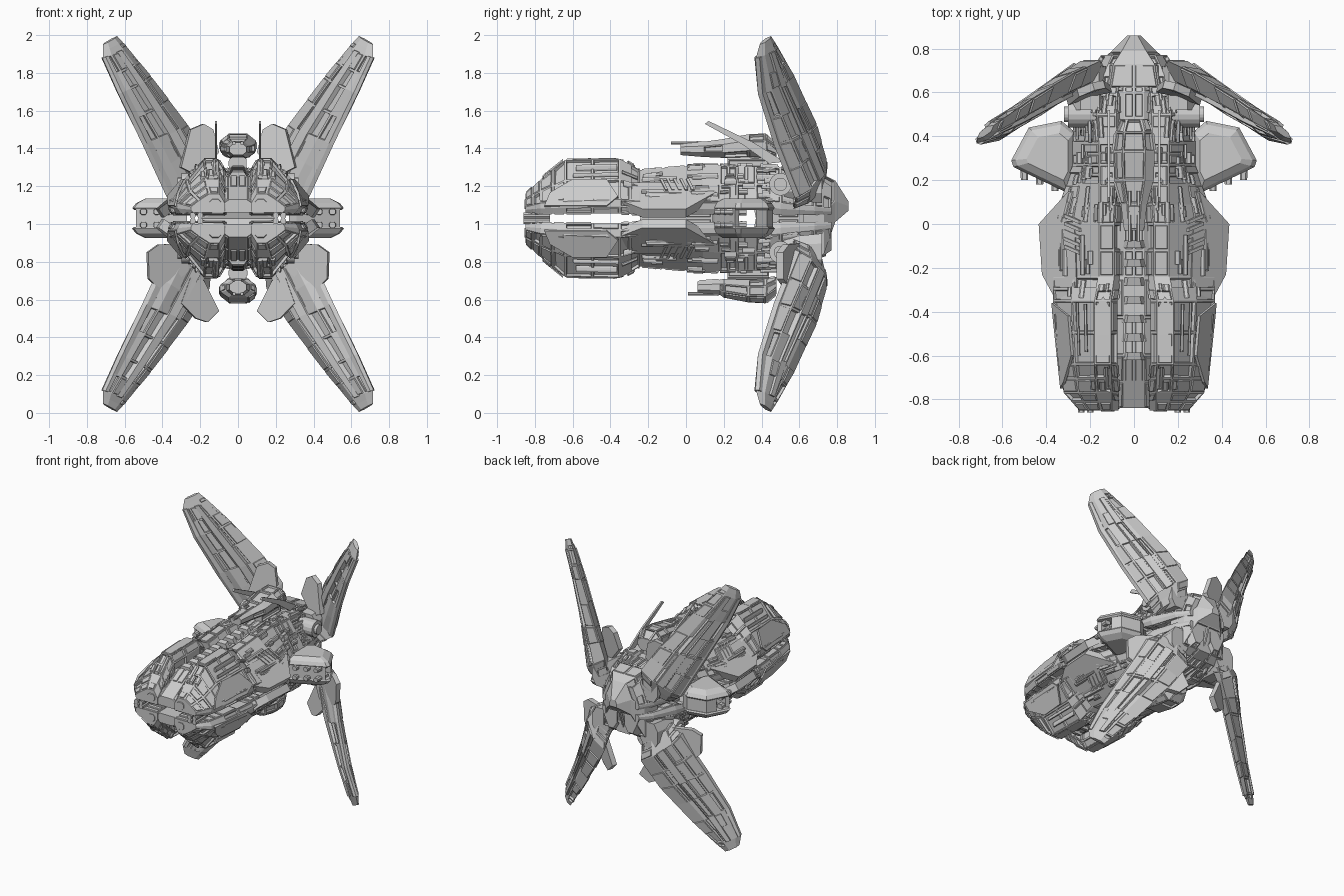
import bpy, bmesh, math, random
from mathutils import Vector as V

if "Cube" in bpy.data.objects:
    bpy.data.objects.remove(bpy.data.objects["Cube"])

rng = random.Random(7)
MID = 1.03  # height of the hull's mirror plane


def finish(name, bm, mirror, zc=MID, panels=0.0):
    """Recalculate, add sunken / raised panels, mirror about x = 0 and z = zc."""
    bmesh.ops.recalc_face_normals(bm, faces=bm.faces)
    ok = [f for f in bm.faces if len(f.verts) == 4 and min(e.calc_length() for e in f.edges) > 0.035]
    picks = {0.006: [], -0.014: []}
    for f in ok:
        if rng.random() < panels:
            picks[rng.choice(list(picks))].append(f)
    for depth, faces in picks.items():
        if faces:
            bmesh.ops.inset_individual(bm, faces=faces, thickness=0.009, depth=0)
            bmesh.ops.inset_individual(bm, faces=faces, thickness=0.004, depth=depth)
    me = bpy.data.meshes.new(name)
    bm.to_mesh(me)
    bm.free()
    ob = bpy.data.objects.new(name, me)
    bpy.context.collection.objects.link(ob)
    ob.location.z = zc
    if any(mirror):
        m = ob.modifiers.new("mirror", 'MIRROR')
        m.use_axis = (bool(mirror[0]), False, bool(mirror[1]))
        m.use_mirror_merge = False
    return ob


def add_loft(bm, secs, sub=1):
    full = []
    for a, b in zip(secs, secs[1:]):
        full += [[V(p).lerp(V(q), i / sub) for p, q in zip(a, b)] for i in range(sub)]
    full.append([V(p) for p in secs[-1]])
    rows = [[bm.verts.new(p) for p in s] for s in full]
    n = len(rows[0])
    for r, s in zip(rows, rows[1:]):
        for i in range(n):
            j = (i + 1) % n
            bm.faces.new((r[i], r[j], s[j], s[i]))
    bm.faces.new(rows[0])
    bm.faces.new(rows[-1])


def loft(name, secs, mirror=(1, 1), zc=MID, sub=1, panels=0.0):
    bm = bmesh.new()
    add_loft(bm, secs, sub)
    return finish(name, bm, mirror, zc, panels)


def ring(y, w, z0, z1, x=0):
    """Chamfered eight-sided section across the y axis."""
    c, d = w * 0.55, (z1 - z0) * 0.28
    return [(x + a, y, b) for a, b in ((-c, z0), (c, z0), (w, z0 + d), (w, z1 - d),
                                       (c, z1), (-c, z1), (-w, z1 - d), (-w, z0 + d))]


def slab(outline, vec):
    return [outline, [tuple(V(p) + V(vec)) for p in outline]]


# Main hull: one quadrant lofted along y (y, inner x, top x, outer x, bottom, side, top)
HULL = [(-.85, .07, .15, .25, .03, .06, .13), (-.77, .07, .17, .32, .025, .08, .205),
        (-.64, .075, .18, .345, .025, .09, .31), (-.35, .075, .18, .37, .025, .10, .315),
        (-.24, .06, .16, .37, .02, .09, .255), (0, .06, .16, .37, .02, .08, .275),
        (.18, .05, .16, .31, .02, .08, .28), (.27, .05, .16, .28, .05, .09, .275),
        (.37, .05, .16, .28, .05, .09, .275), (.5, .05, .17, .27, .02, .08, .27),
        (.68, .04, .14, .21, .02, .06, .23), (.77, .03, .10, .15, .02, .05, .17)]


def hull_section(y, xi, xt, xo, lo, sd, tp):
    xm, zm = xt * .45 + xo * .55, (sd + tp) / 2
    return [(xi, y, lo), (xo * .95, y, lo), (xo, y, (lo + sd) / 2), (xo, y, sd), (xm, y, zm),
            (xt, y, tp), (xi + .03, y, tp), (xi, y, tp - .05)]


SECS = [hull_section(*h) for h in HULL]
loft("hull_quadrants", SECS, sub=2, panels=.8)

# Central spine with a see-through front slot and side window
spine = [(-.84, .09, .03, .1), (-.6, .09, .03, .23), (-.25, .09, .03, .235), (-.24, .2, 0, .23),
         (0, .2, 0, .24), (.27, .2, 0, .27), (.28, .2, .05, .27), (.36, .2, .05, .27),
         (.37, .2, 0, .27), (.6, .18, 0, .25), (.74, .14, 0, .2)]
loft("spine", [[(0, y, lo), (w, y, lo), (w, y, lo + .04), (min(w, .09), y, h - .03),
                (.045, y, h), (0, y, h)] for y, w, lo, h in spine], sub=2, panels=.5)

# Tail block
loft("tail", [[(0, y, a), (w, y, a), (w, y, (a + b) / 2), (w * .55, y, b), (0, y, b)]
              for y, w, a, b in ((.62, .2, -.22, .25), (.73, .17, -.19, .23),
                                 (.79, .1, -.02, .2), (.86, .03, .04, .09))], mirror=(1, 0), panels=.6)

# Shoulder armour and its vent fins
loft("shoulder_armour", slab([(.29, .16, .14), (.435, 0, .05), (.42, -.23, .05), (.35, -.36, .1),
                              (.26, -.34, .19), (.27, -.05, .19)], (-.03, 0, -.045)))
bm = bmesh.new()
for i in range(5):
    y = -.14 + i * .035
    add_loft(bm, slab([(.23, y, .2), (.3, y + .03, .14), (.3, y + .045, .14), (.23, y + .015, .2)], (.02, 0, .012)))
finish("shoulder_vents", bm, (1, 1))

# Cheek armour, brow plates and nose prongs on the front pods
bm = bmesh.new()
add_loft(bm, slab([(.325, -.75, .06), (.36, -.42, .06), (.365, -.36, .11), (.29, -.42, .2),
                   (.275, -.6, .2), (.31, -.72, .13)], (.012, 0, .008)))
add_loft(bm, slab([(.11, -.6, .305), (.18, -.6, .305), (.18, -.38, .31), (.14, -.33, .3), (.11, -.38, .31)], (0, 0, .01)))
for x in (.2, .24):
    add_loft(bm, [ring(-.86, .015, -.03, .0, x), ring(-.72, .015, -.03, .0, x)])
add_loft(bm, [ring(-.855, .03, .05, .1, .12), ring(-.7, .04, .05, .2, .12)])
finish("nose_armour", bm, (1, 1))

# Spine ribs
bm = bmesh.new()
for i in range(9):
    y = -.62 + i * .085
    add_loft(bm, [ring(y, .06, .1, .245 + .003 * i), ring(y + .035, .05, .1, .255 + .003 * i)])
finish("spine_ribs", bm, (0, 1))

# Long machinery strips laid over the hull skin
bm = bmesh.new()
for _ in range(75):
    k = rng.randrange(4, 10) if rng.random() < .8 else rng.randrange(1, 4)
    e, t = rng.choice((3, 4, 5)), rng.uniform(.1, .9)
    w, h = rng.uniform(.006, .016), rng.uniform(.008, .018)
    a, b = [V(s[e]).lerp(V(s[e + 1]), t) for s in (SECS[k], SECS[k + 1])]
    f0 = rng.uniform(0, .4)
    p, q = a.lerp(b, f0), a.lerp(b, rng.uniform(f0 + .25, 1))
    add_loft(bm, [ring(v.y, w, v.z - h, v.z + h, v.x) for v in (p, q)])
finish("hull_machinery", bm, (1, 1))

# Side pods: upper and lower shells around an open window, with short guns
pod = [(.27, .2), (.3, .14), (.55, .26), (.56, .29), (.48, .44), (.33, .47), (.27, .42)]
c = V((.36, .31))
shell = [[(*(c + (V(p) - c) * k), z) for p in pod] for k, z in ((.95, .045), (1, .055), (.9, .08), (.65, .105))]
loft("side_pod_shells", shell)
bm = bmesh.new()
add_loft(bm, slab([(.27, .14, 0), (.31, .15, 0), (.54, .26, 0), (.52, .28, 0), (.27, .28, 0)], (0, 0, .055)))
add_loft(bm, slab([(.27, .37, 0), (.51, .37, 0), (.47, .43, 0), (.33, .46, 0), (.27, .42, 0)], (0, 0, .055)))
for x, y in ((.36, .15), (.43, .18), (.5, .2)):
    add_loft(bm, [ring(y, .016, .02, .05, x), ring(y + .12, .022, .015, .055, x)])
finish("side_pod_frames", bm, (1, 1))

# Dorsal and ventral gun pods
for name, s, y0 in (("top_gun_pod", 1, -.03), ("bottom_gun_pod", -1, .06)):
    shape = [(y0, .045, .335, .395), (y0 + .12, .06, .325, .405), (.2, .09, .32, .42),
             (.33, .095, .325, .445), (.42, .085, .32, .45), (.48, .06, .31, .4)]
    bm = bmesh.new()
    add_loft(bm, [[(x, y, z * s) for x, y, z in ring(*q)] for q in shape])
    for x in (-.02, .02):
        add_loft(bm, [[(a, y, z * s) for a, y, z in ring(yy, .008, .39, .408, x)] for yy in (y0 - .05, .15)])
    add_loft(bm, [[(a, y, z * s) for a, y, z in ring(yy, .045, .24, .34)] for yy in (.22, .44)])
    finish(name, bm, (0, 0), panels=.7)

# Antenna blades
loft("antennas", slab([(.11, .1, .5), (.11, .12, .515), (.11, .36, .4), (.11, .52, .3), (.11, .44, .29), (.11, .3, .39)],
                      (.012, 0, 0)), mirror=(1, 0))

# Wings, four alike: inner and outer edge points from root to tip
WING = [((.14, .72, .22), (.29, .57, .08)), ((.15, .745, .34), (.37, .58, .14)),
        ((.27, .69, .53), (.50, .47, .42)), ((.46, .575, .78), (.63, .385, .69)),
        ((.59, .485, .94), (.715, .37, .88)), ((.64, .45, .995), (.715, .39, .95))]
along = V((.42, -.27, .74)).normalized()


def wing_section(i, a, b, t, shift=0):
    p, q = V(WING[i][0]), V(WING[i][1])
    n = along.cross(q - p).normalized()
    p, q = p.lerp(q, a) + n * shift, p.lerp(q, b) + n * shift
    m, k = p.lerp(q, .28), p.lerp(q, .75)
    return [p, m + n * t, k + n * t, q, k - n * t * .8, m - n * t]


thick = (.055, .055, .045, .034, .026, .015)
loft("wings", [wing_section(i, 0, 1, thick[i]) for i in range(6)], zc=1.0, sub=2, panels=.6)
loft("wing_spars", [wing_section(i, .3, .62, thick[i] + .012) for i in range(1, 5)], zc=1.0, panels=.3)
loft("wing_edge_strips", [wing_section(i, .8, 1.02, .02) for i in range(1, 5)], zc=1.0, sub=2, panels=.3)

# Wing root plates: slanted fairings that follow the wing's sweep
loft("upper_wing_root_plates", slab([(.1, .60, .38), (.13, .62, .5), (.18, .61, .53), (.25, .58, .5), (.3, .54, .3),
                                     (.2, .58, .25)], (.01, .035, 0)), mirror=(1, 0), zc=1.0)
bm = bmesh.new()
add_loft(bm, slab([(.28, .58, -.1), (.42, .51, -.11), (.475, .48, -.15), (.47, .48, -.29), (.4, .53, -.36), (.26, .6, -.25)],
                  (.01, .035, 0)))
add_loft(bm, slab([(.1, .67, -.46), (.16, .64, -.52), (.22, .6, -.5), (.3, .57, -.42), (.25, .6, -.28), (.18, .65, -.3)],
                  (.01, .04, 0)))
finish("lower_wing_root_plates", bm, (1, 0), 1.0)

# Wing hinges: drums across x with a smaller hub
bm = bmesh.new()
for x0, x1, r in ((.15, .3, .06), (.3, .32, .035)):
    add_loft(bm, [[(x, .5 + r * math.cos(i * math.pi / 8), .18 + r * math.sin(i * math.pi / 8)) for i in range(16)]
                  for x in (x0, x1)])
add_loft(bm, [ring(.52, .08, .1, .26, .2), ring(.72, .07, .08, .27, .2)])
finish("wing_hinges", bm, (1, 1))
